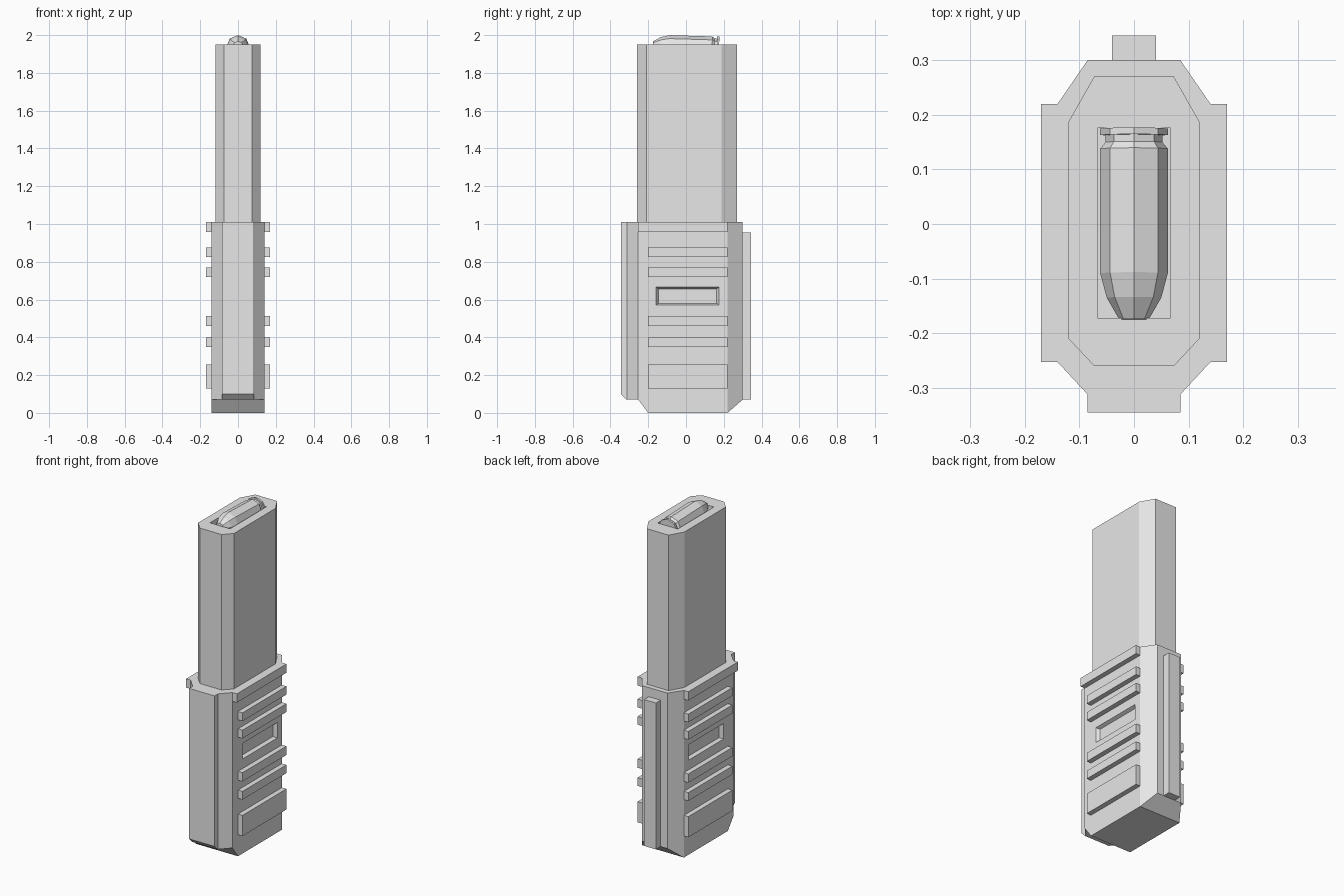
import bpy
import bmesh
import math
from mathutils import Matrix

cube = bpy.data.objects.get("Cube")
if cube:
    bpy.data.objects.remove(cube)

grey = bpy.data.materials.new("light_grey")
grey.use_nodes = True
colour = (0.8, 0.8, 0.8, 1)
grey.diffuse_color = colour
grey.node_tree.nodes["Principled BSDF"].inputs["Base Color"].default_value = colour


def finish(bm, name):
    bmesh.ops.recalc_face_normals(bm, faces=bm.faces)
    mesh = bpy.data.meshes.new(name)
    bm.to_mesh(mesh)
    bm.free()
    mesh.materials.append(grey)
    obj = bpy.data.objects.new(name, mesh)
    bpy.context.collection.objects.link(obj)
    return obj


def hull(name, points):
    """Convex solid around the given points, with flat areas merged."""
    bm = bmesh.new()
    for p in points:
        bm.verts.new(p)
    bmesh.ops.convex_hull(bm, input=bm.verts[:])
    bmesh.ops.dissolve_limit(bm, angle_limit=0.01, verts=bm.verts[:], edges=bm.edges[:])
    return finish(bm, name)


def box(name, x, y, z):
    return hull(name, [(a, b, c) for a in x for b in y for c in z])


def mirrored(half):
    return [(s * x, y) for s in (-1, 1) for x, y in half]


def prism(name, half_outline, z0, z1):
    return hull(name, [(x, y, z) for x, y in mirrored(half_outline) for z in (z0, z1)])


def cut(target, cutter):
    """Subtract the cutter, apply the result and remove the cutter."""
    cutter.hide_render = True
    mod = target.modifiers.new("cut", 'BOOLEAN')
    mod.operation = 'DIFFERENCE'
    mod.solver = 'EXACT'
    mod.object = cutter
    bpy.context.view_layer.objects.active = target
    bpy.ops.object.modifier_apply(modifier=mod.name)
    bpy.data.objects.remove(cutter)


# Lower sleeve with chamfered corners
sleeve = prism("lower_sleeve", [(0.085, -0.312), (0.14, -0.253), (0.14, 0.22), (0.085, 0.30)], 0.07, 1.01)

# Sloped foot below the sleeve
foot_top = [(x, y, 0.07) for x, y in mirrored([(0.14, -0.253), (0.14, 0.22), (0.085, 0.30)])]
foot_bottom = [(x, y, 0) for x, y in mirrored([(0.14, -0.2), (0.14, 0.22)])]
hull("foot", foot_top + foot_bottom)

# Front spine with bevelled lower end, and narrow back rail
hull("front_spine", [(x, y, z) for x in (-0.085, 0.085)
                     for y, z in ((-0.30, 0.07), (-0.315, 0.07), (-0.345, 0.10),
                                  (-0.345, 1.01), (-0.30, 1.01))])
box("back_rail", (-0.04, 0.04), (0.29, 0.345), (0.07, 0.955))

# Grip ribs and tapered recess on both sides
rib_heights = [(0.13, 0.255), (0.35, 0.40), (0.46, 0.513), (0.72, 0.77), (0.825, 0.875)]
for side, label in ((1, "left"), (-1, "right")):
    for i, z in enumerate(rib_heights):
        box(f"{label}_grip_rib_{i + 1}", (side * 0.13, side * 0.17), (-0.2, 0.22), z)
    box(f"{label}_top_rib", (side * 0.13, side * 0.17), (-0.253, 0.22), (0.957, 1.01))
    layers = ((0.12, 0.0), (0.14, 0.014), (0.16, 0.028))
    cut(sleeve, hull("recess_cutter", [(side * x, y, z) for x, grow in layers
                                       for y in (-0.145 - grow, 0.162 + grow)
                                       for z in (0.58 - grow * 0.6, 0.657 + grow * 0.6)]))

# Upper tube with a rectangular mouth
tube = prism("upper_tube", [(0.073, -0.26), (0.12, -0.21), (0.12, 0.187), (0.073, 0.27)], 1.0, 1.95)
cut(tube, box("mouth_cutter", (-0.067, 0.067), (-0.172, 0.176), (1.89, 2.0)))

# Eight-sided cartridge lying in the mouth, turned from a profile of (y, radius)
profile = [(-0.175, 0.027), (-0.135, 0.05), (-0.09, 0.062), (0.138, 0.062),
           (0.15, 0.052), (0.163, 0.052), (0.163, 0.062), (0.175, 0.062)]
bm = bmesh.new()
rings = []
for y, r in profile:
    angles = [math.tau * k / 8 for k in range(8)]
    rings.append([bm.verts.new((r * math.sin(a), y, r * math.cos(a))) for a in angles])
for a, b in zip(rings, rings[1:]):
    for k in range(8):
        bm.faces.new((a[k], a[k - 1], b[k - 1], b[k]))
bm.faces.new(rings[0])
bm.faces.new(rings[-1])
tilt = Matrix.Rotation(-0.03, 4, 'X')
bmesh.ops.transform(bm, matrix=Matrix.Translation((0, 0, 1.935)) @ tilt, verts=bm.verts)
finish(bm, "cartridge")
